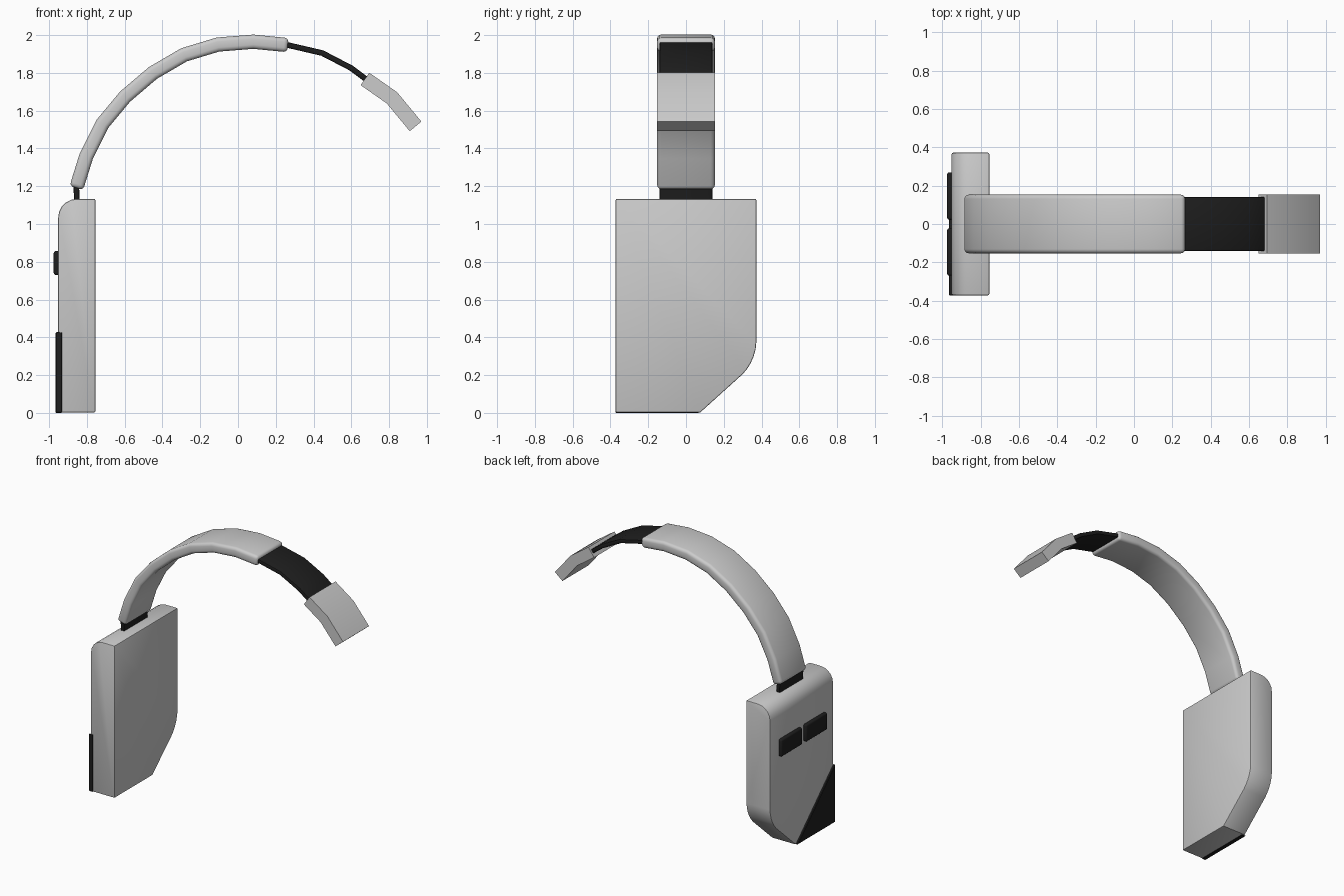
import bpy, bmesh, math
from mathutils import Vector

if "Cube" in bpy.data.objects:
    bpy.data.objects.remove(bpy.data.objects["Cube"])


def make_material(name, colour):
    mat = bpy.data.materials.new(name)
    mat.use_nodes = True
    mat.diffuse_color = colour
    mat.node_tree.nodes["Principled BSDF"].inputs["Base Color"].default_value = colour
    return mat


GREY = make_material("light_grey", (0.6, 0.6, 0.6, 1))
BLACK = make_material("soft_black", (0.013, 0.013, 0.013, 1))


def bevel(bm, edges, offset, segments):
    bmesh.ops.bevel(bm, geom=list(edges), offset=offset, segments=segments,
                    profile=0.5, affect='EDGES', clamp_overlap=True)


def sharp_edges(bm, degrees=50):
    return [e for e in bm.edges if e.calc_face_angle(0) > math.radians(degrees)]


def finish(bm, name, mat, angle=35):
    bmesh.ops.recalc_face_normals(bm, faces=bm.faces)
    mesh = bpy.data.meshes.new(name)
    bm.to_mesh(mesh)
    bm.free()
    mesh.materials.append(mat)
    obj = bpy.data.objects.new(name, mesh)
    bpy.context.collection.objects.link(obj)
    bpy.ops.object.select_all(action='DESELECT')
    obj.select_set(True)
    bpy.context.view_layer.objects.active = obj
    bpy.ops.object.shade_smooth_by_angle(angle=math.radians(angle))
    return obj


def slab(profile, x0, x1):
    """Extrude a side outline of (y, z) points from x0 to x1."""
    bm = bmesh.new()
    face = bm.faces.new([bm.verts.new((x0, y, z)) for y, z in profile])
    new = bmesh.ops.extrude_face_region(bm, geom=[face])["geom"]
    bmesh.ops.translate(bm, vec=(x1 - x0, 0, 0),
                        verts=[v for v in new if isinstance(v, bmesh.types.BMVert)])
    bmesh.ops.recalc_face_normals(bm, faces=bm.faces)
    return bm


def strap(path, thickness, half_width):
    """Sweep a rectangular section along a path of (x, z) points."""
    bm = bmesh.new()
    pts = [Vector((x, 0, z)) for x, z in path]
    rings = []
    for i, p in enumerate(pts):
        before = (p - pts[i - 1]).normalized() if i else (pts[1] - p).normalized()
        after = (pts[i + 1] - p).normalized() if i < len(pts) - 1 else before
        t = (before + after).normalized()
        n = Vector((-t.z, 0, t.x)) * thickness / 2 / t.dot(before)
        side = Vector((0, half_width, 0))
        rings.append([bm.verts.new(p + c) for c in (n - side, n + side, side - n, -n - side)])
    for a, b in zip(rings, rings[1:]):
        for k in range(4):
            j = (k + 1) % 4
            bm.faces.new((a[k], a[j], b[j], b[k]))
    bm.faces.new(rings[0])
    bm.faces.new(rings[-1])
    bmesh.ops.recalc_face_normals(bm, faces=bm.faces)
    return bm


# Housing: tall box with one cut lower corner and a rounded outer top edge
LEFT, RIGHT, TOP = -0.952, -0.755, 1.133
bm = slab([(-0.372, 0.002), (0.075, 0.002), (0.372, 0.27), (0.372, TOP), (-0.372, TOP)],
          LEFT, RIGHT)


def edge_middle(e):
    return (e.verts[0].co + e.verts[1].co) / 2


bevel(bm, [e for e in bm.edges if (edge_middle(e) - Vector((LEFT, 0, TOP))).length < 0.01], 0.1, 5)
bevel(bm, [e for e in bm.edges
           if all(abs(v.co.z - 0.27) < 0.01 and v.co.y > 0.3 for v in e.verts)
           and abs(e.verts[0].co.x - e.verts[1].co.x) > 0.1], 0.1, 5)
bevel(bm, sharp_edges(bm, 60), 0.007, 2)
finish(bm, "housing", GREY, 30)

# Triangular corner plate on the outer face
bm = slab([(-0.374, 0), (0.07, 0), (-0.374, 0.43)], -0.966, -0.93)
bevel(bm, sharp_edges(bm), 0.004, 1)
finish(bm, "corner_plate", BLACK)

# Pair of buttons on the outer face
for side, label in ((-1, "front"), (1, "back")):
    bm = slab([(side * 0.022, 0.73), (side * 0.27, 0.73),
               (side * 0.27, 0.857), (side * 0.022, 0.857)], -0.976, -0.94)
    bevel(bm, sharp_edges(bm), 0.012, 3)
    finish(bm, label + "_button", BLACK)

# Headband: thin core strip, padded cover and end pad
cover_path = [(-0.856, 1.19), (-0.803, 1.36), (-0.718, 1.53), (-0.597, 1.675), (-0.45, 1.80),
              (-0.285, 1.896), (-0.106, 1.95), (0.081, 1.965), (0.265, 1.947)]
tail_path = [(0.446, 1.905), (0.60, 1.825), (0.70, 1.75)]
end_path = [(0.672, 1.768), (0.815, 1.668), (0.94, 1.517)]

bm = strap([(-0.85, 1.08)] + cover_path + tail_path, 0.03, 0.14)
bevel(bm, sharp_edges(bm), 0.008, 2)
finish(bm, "band_core", BLACK)

bm = strap(cover_path, 0.075, 0.153)
bevel(bm, sharp_edges(bm), 0.022, 3)
finish(bm, "band_cover", GREY, 40)

finish(strap(end_path, 0.08, 0.153), "end_pad", GREY, 30)
